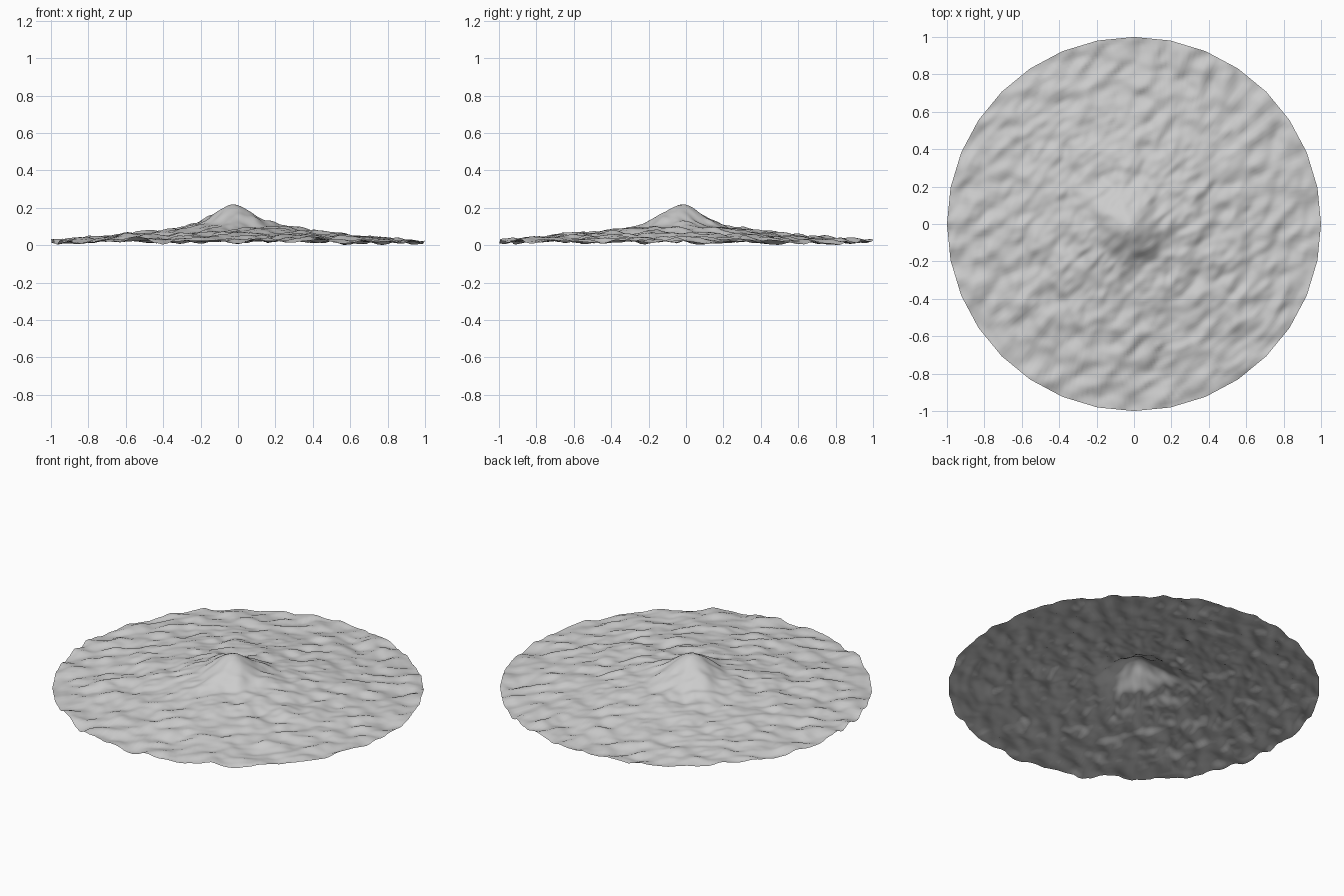
import bpy, bmesh, math
from mathutils import Vector, noise

cube = bpy.data.objects.get("Cube")
if cube:
    bpy.data.objects.remove(cube)

SIDES, STEPS, RINGS = 32, 8, 80
PEAK = Vector((-0.02, -0.02))
# Mean slope of the hill: distance from the peak, height
PROFILE = [(0, 0.228), (0.04, 0.219), (0.1, 0.178), (0.2, 0.125), (0.3, 0.102),
           (0.4, 0.087), (0.6, 0.063), (0.8, 0.044), (1.1, 0.022)]


def slope(r):
    for (r0, h0), (r1, h1) in zip(PROFILE, PROFILE[1:]):
        if r <= r1:
            return h0 + (h1 - h0) * (r - r0) / (r1 - r0)
    return PROFILE[-1][1]


def bumps(x, y, scale, seed):
    # Noise drawn out along the diagonal
    return noise.noise(Vector(((x + y) * 0.5, (x - y) * 0.8, 0)) * scale + Vector((0, 0, seed)))


def height(x, y):
    r = (Vector((x, y)) - PEAK).length
    base = sum(slope(abs(r + d)) for d in (-0.02, 0, 0.02)) / 3
    fade = min(1, 0.3 + r * 5)
    return base + fade * (0.01 * bumps(x, y, 5, 3.7) + 0.022 * bumps(x, y, 11, 8.1)
                          + 0.008 * bumps(x, y, 23, 1.3))


def rim_point(i):
    # Point on the straight-sided outline
    side, t = divmod(i, STEPS)
    a, b = (Vector((math.cos(k * math.tau / SIDES), math.sin(k * math.tau / SIDES)))
            for k in (side, side + 1))
    return a.lerp(b, t / STEPS)


# Open terrain sheet made of concentric rings
bm = bmesh.new()
rim = [rim_point(i) for i in range(SIDES * STEPS)]
centre = bm.verts.new((0, 0, height(0, 0)))
rings = []
for k in range(1, RINGS + 1):
    pts = [p * k / RINGS for p in rim]
    rings.append([bm.verts.new((p.x, p.y, height(p.x, p.y))) for p in pts])
n = len(rim)
for i in range(n):
    j = (i + 1) % n
    bm.faces.new((centre, rings[0][i], rings[0][j]))
    for inner, outer in zip(rings, rings[1:]):
        bm.faces.new((inner[i], outer[i], outer[j], inner[j]))

# Rest the lowest point on the ground
low = min(v.co.z for v in bm.verts)
bmesh.ops.translate(bm, verts=bm.verts, vec=(0, 0, -low))
for f in bm.faces:
    f.smooth = True
mesh = bpy.data.meshes.new("mountain_terrain")
bm.to_mesh(mesh)
bm.free()

# Single stone colour
stone = bpy.data.materials.new("light_grey_stone")
stone.use_nodes = True
stone.diffuse_color = (0.6, 0.6, 0.6, 1)
stone.node_tree.nodes["Principled BSDF"].inputs["Base Color"].default_value = (0.6, 0.6, 0.6, 1)
mesh.materials.append(stone)
terrain = bpy.data.objects.new("mountain_terrain", mesh)
bpy.context.collection.objects.link(terrain)
